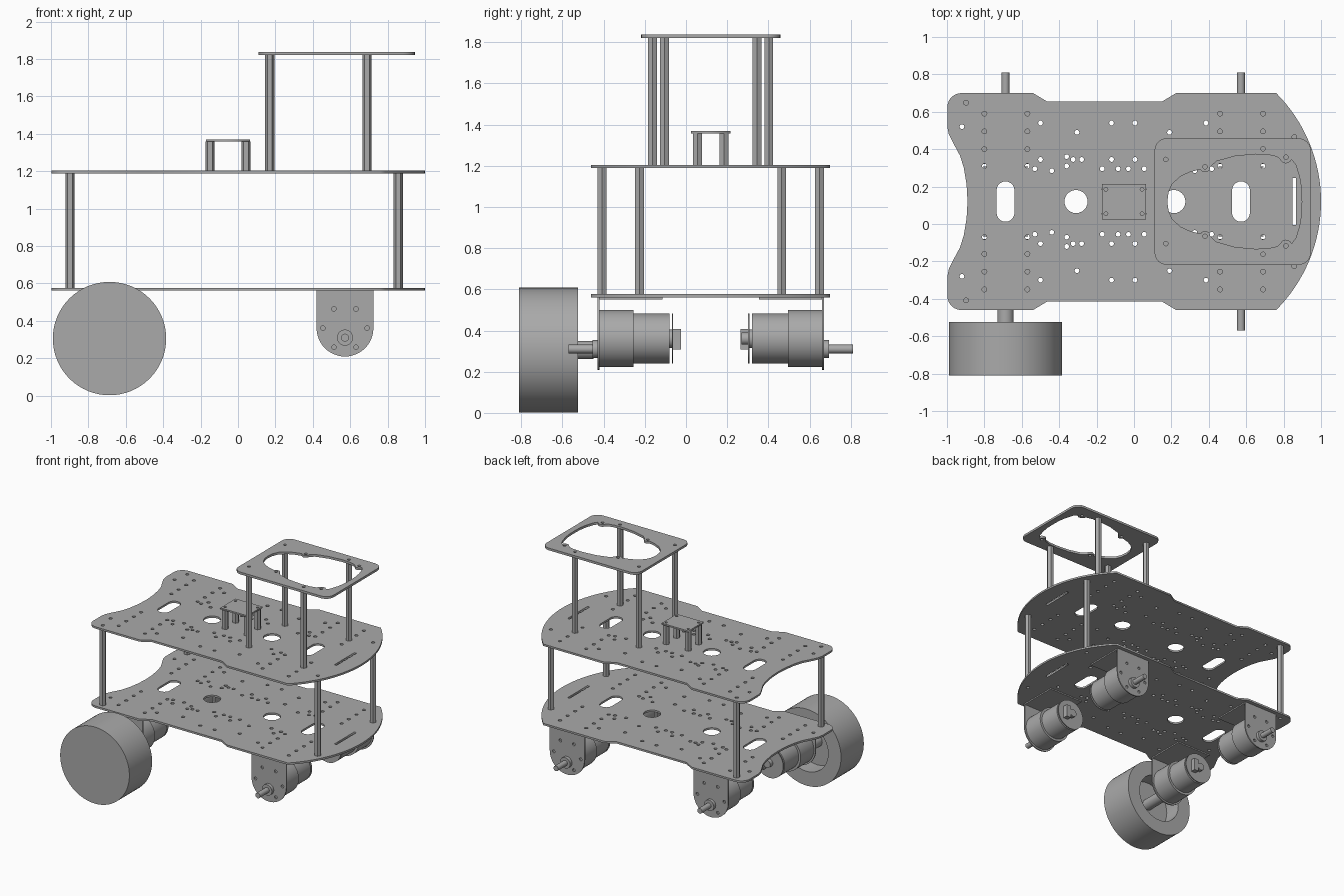
import bpy, bmesh
from math import sin, cos, pi, radians

if "Cube" in bpy.data.objects:
    bpy.data.objects.remove(bpy.data.objects["Cube"], do_unlink=True)

MID = 0.12            # y of the chassis centre line
AXLES = (-0.687, 0.572)

grey = bpy.data.materials.new("plain grey")
grey.use_nodes = True
COLOUR = (0.4, 0.4, 0.4, 1)
grey.diffuse_color = COLOUR
grey.node_tree.nodes["Principled BSDF"].inputs["Base Color"].default_value = COLOUR


def arc(cx, cy, r, start, end, n):
    steps = [radians(start + (end - start) * i / n) for i in range(n + 1)]
    return [(cx + r * cos(a), cy + r * sin(a)) for a in steps]


def ring(cx, cy, r, n=12):
    return arc(cx, cy, r, 0, 360, n)[:-1]


def slot(cx, half_width, half_straight):
    return (arc(cx, half_straight, half_width, 0, 180, 10)
            + arc(cx, -half_straight, half_width, 180, 360, 10))


def mirrored(half):
    """Close a half outline across the local x axis."""
    return half + [(x, -y) for x, y in reversed(half) if abs(y) > 1e-5]


def both_sides(points):
    return [(x, s * y) for x, y in points for s in (1, -1)]


def plate(name, loops, location, thickness, upright=False):
    """Sheet cut from an outline and its holes."""
    curve = bpy.data.curves.new(name, "CURVE")
    curve.dimensions = "2D"
    curve.fill_mode = "BOTH"
    curve.extrude = thickness / 2
    for loop in loops:
        spline = curve.splines.new("POLY")
        spline.points.add(len(loop) - 1)
        for p, (x, y) in zip(spline.points, loop):
            p.co = (x, y, 0, 1)
        spline.use_cyclic_u = True
    ob = bpy.data.objects.new(name, curve)
    bpy.context.collection.objects.link(ob)
    ob.location = location
    ob.rotation_euler.x = pi / 2 if upright else 0
    bpy.ops.object.select_all(action="DESELECT")
    ob.select_set(True)
    bpy.context.view_layer.objects.active = ob
    bpy.ops.object.convert(target="MESH")
    ob = bpy.context.object
    ob.data.materials.clear()
    ob.data.materials.append(grey)
    return ob


def lathe(name, profile, x, z, side=-1, segments=48):
    """Revolve (radius, distance from centre line) about a y axis."""
    bm = bmesh.new()
    verts = [bm.verts.new((r, side * d, 0)) for r, d in profile]
    edges = [bm.edges.new(pair) for pair in zip(verts, verts[1:])]
    bmesh.ops.spin(bm, geom=verts + edges, cent=(0, 0, 0), axis=(0, 1, 0),
                   angle=2 * pi, steps=segments)
    bmesh.ops.remove_doubles(bm, verts=bm.verts, dist=1e-5)
    bmesh.ops.recalc_face_normals(bm, faces=bm.faces)
    mesh = bpy.data.meshes.new(name)
    bm.to_mesh(mesh)
    bm.free()
    mesh.materials.append(grey)
    ob = bpy.data.objects.new(name, mesh)
    bpy.context.collection.objects.link(ob)
    ob.location = (x, MID, z)
    bpy.ops.object.select_all(action="DESELECT")
    ob.select_set(True)
    bpy.context.view_layer.objects.active = ob
    bpy.ops.object.shade_smooth_by_angle(angle=radians(30))


def box(name, centre, size):
    bpy.ops.mesh.primitive_cube_add(size=1, location=centre)
    ob = bpy.context.object
    ob.name = name
    ob.scale = size
    ob.data.materials.append(grey)


def posts(name, points, bottom, top):
    """Hexagonal standoffs."""
    for x, y in points:
        bpy.ops.mesh.primitive_cylinder_add(
            vertices=6, radius=0.025, depth=top - bottom,
            location=(x, MID + y, (top + bottom) / 2), rotation=(0, 0, pi / 6))
        bpy.context.object.name = name
        bpy.context.object.data.materials.append(grey)


# Chassis decks: waisted outline, bowed nose, hollow tail
deck = mirrored(
    [(-0.89, 0), (-0.895, 0.09), (-0.91, 0.18), (-0.93, 0.245), (-0.965, 0.31),
     (-0.99, 0.36), (-0.998, 0.4)]
    + arc(-0.923, 0.505, 0.075, 180, 90, 6)
    + [(-0.54, 0.58), (-0.465, 0.535), (0.15, 0.535), (0.225, 0.58)]
    + arc(0.179, 0, 0.821, 45, 0, 16))

pattern = [(-0.5, 0.42), (-0.5, 0.225), (-0.53, 0.175), (-0.44, 0.165),
           (-0.305, 0.37), (-0.12, 0.42), (-0.12, 0.225), (-0.085, 0.175), (-0.17, 0.175)]
drilled = pattern + [(-0.115 - x, y) for x, y in pattern]
drilled += [(-0.36, 0.24), (-0.36, 0.19), (-0.325, 0.225), (-0.28, 0.225), (0.17, 0.225)]
drilled += [(x, y) for x in (-0.8, -0.57, 0.46, 0.69) for y in (0.19, 0.28, 0.375, 0.47)]
deck_posts = [(-0.898, 0.528), (0.857, 0.345)]
drilled += deck_posts + [(-0.92, 0.4)]

cutouts = [slot(x, 0.048, 0.06) for x in AXLES]
cutouts += [ring(x, 0, 0.062, 24) for x in (-0.31, 0.213)]
cutouts.append([(0.847, -0.125), (0.866, -0.125), (0.866, 0.125), (0.847, 0.125)])
cutouts += [ring(x, y, 0.013, 10) for x, y in both_sides(drilled)]
for name, z in (("lower_deck", 0.569), ("upper_deck", 1.196)):
    plate(name, [deck] + cutouts, (0, MID, z), 0.015)
posts("deck_post", both_sides(deck_posts), 0.576, 1.19)

# Raised frame with a large shaped opening
frame = mirrored([(0.11, 0)] + arc(0.175, 0.273, 0.065, 180, 90, 6)
                 + arc(0.88, 0.273, 0.065, 90, 0, 6))
opening = mirrored(
    [(0.178, 0), (0.185, 0.05), (0.205, 0.095), (0.25, 0.135), (0.3, 0.158), (0.345, 0.17)]
    + arc(0.38, 0.185, 0.028, 210, 360, 6)
    + [(0.44, 0.215), (0.54, 0.243), (0.65, 0.253), (0.72, 0.25), (0.765, 0.24)]
    + arc(0.812, 0.236, 0.032, 200, 340, 6)
    + [(0.865, 0.195), (0.885, 0.13), (0.895, 0.07), (0.897, 0)])
frame_posts = [(0.17, 0.225), (0.69, 0.282)]
frame_holes = both_sides(frame_posts + [(0.38, 0.186), (0.812, 0.237)])
plate("top_frame", [frame, opening] + [ring(x, y, 0.012) for x, y in frame_holes],
      (0, MID, 1.829), 0.018)
posts("frame_post", both_sides(frame_posts), 1.2, 1.82)

# Small sensor table
table_posts = both_sides([(-0.15, 0.065), (0.043, 0.065)])
table = [(-0.172, -0.095), (0.063, -0.095), (0.063, 0.095), (-0.172, 0.095)]
plate("sensor_table", [table] + [ring(x, y, 0.01) for x, y in table_posts],
      (0, MID, 1.364), 0.012)
posts("table_post", table_posts, 1.2, 1.358)

# Four geared motors on angle brackets
motor = [(0, 0.2), (0.121, 0.2), (0.121, 0.375), (0.139, 0.375), (0.139, 0.54), (0, 0.54)]
shaft = [(0, 0.53), (0.043, 0.53), (0.043, 0.575), (0.021, 0.575), (0.021, 0.69), (0, 0.69)]
encoder = [(0, 0.2), (0.045, 0.2), (0.045, 0.188), (0.121, 0.188), (0.121, 0.182),
           (0.03, 0.182), (0.03, 0.15), (0, 0.15)]
bracket = [(0.152, 0.2), (-0.152, 0.2)] + arc(0, 0, 0.152, 180, 360, 24)
screws = [ring(px, py, 0.012) for px, py in ring(0, 0, 0.118, 6)]
for x in AXLES:
    for side in (-1, 1):
        lathe("motor", motor, x, 0.361, side)
        lathe("encoder", encoder, x, 0.361, side)
        lathe("motor_shaft", shaft, x, 0.31, side, 24)
        plate("motor_bracket", [bracket] + screws, (x, MID + side * 0.545, 0.361), 0.01, True)
        box("bracket_flange", (x, MID + side * 0.392, 0.556), (0.304, 0.315, 0.01))
        box("encoder_plug", (x - side * 0.05, MID + side * 0.163, 0.358), (0.04, 0.038, 0.1))

# Single wheel, dished on the inside with a hub
wheel = [(0, 0.93), (0.303, 0.93), (0.303, 0.645), (0.19, 0.645), (0.19, 0.78),
         (0.044, 0.78), (0.044, 0.57), (0, 0.57)]
lathe("wheel", wheel, AXLES[0], 0.305, -1, 64)
